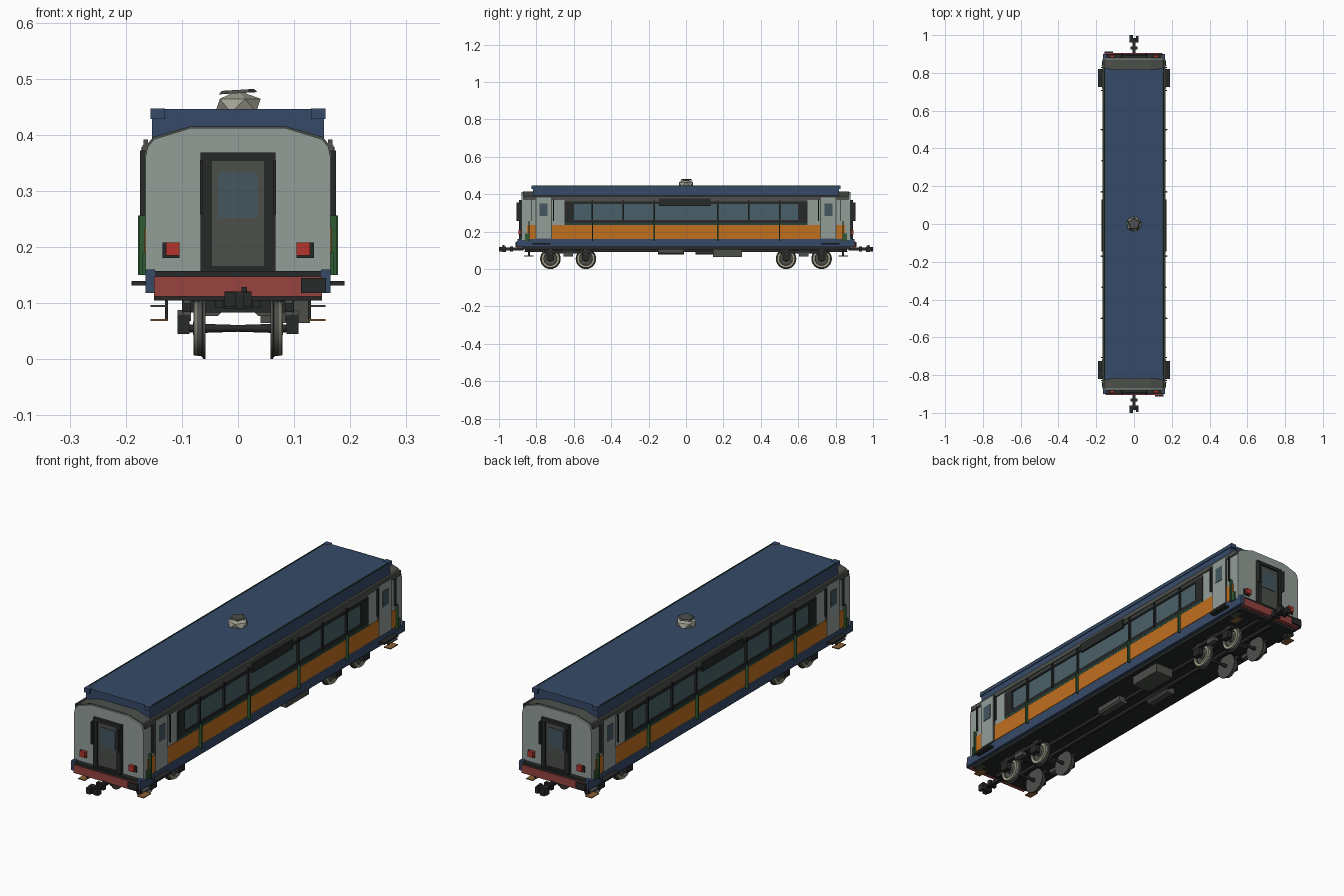
import bpy, bmesh
from math import pi
from mathutils import Matrix, Vector

cube = bpy.data.objects.get("Cube")
if cube:
    bpy.data.objects.remove(cube, do_unlink=True)


def material(name, hex_code, alpha=1.0):
    srgb = [int(hex_code[i:i + 2], 16) / 255 for i in (0, 2, 4)]
    col = [((c + .055) / 1.055) ** 2.4 for c in srgb] + [alpha]
    m = bpy.data.materials.new(name)
    m.use_nodes = True
    m.diffuse_color = col
    bsdf = m.node_tree.nodes["Principled BSDF"]
    bsdf.inputs["Base Color"].default_value = col
    bsdf.inputs["Alpha"].default_value = alpha
    bsdf.inputs["Roughness"].default_value = .7
    return m


BLUE = material("blue_paint", "364a68")
GREY = material("light_grey_paint", "939d98")
DARK = material("dark_grey_paint", "4c4f4a")
BLACK = material("black_metal", "262928")
ORANGE = material("orange_paint", "c0701f")
GREEN = material("green_paint", "2f5a33")
PINE = material("dark_green_trim", "26433a")
RED = material("red_beam_paint", "96443f")
LAMP = material("red_lamp", "b5342c")
SEAT = material("red_fabric", "a03c38")
TAN = material("pale_tyre", "a8a48c")
WOOD = material("wood", "8a6234")
ZINC = material("vent_metal", "a3a294")
GLASS = material("tinted_glass", "4a6068", .4)


def finish(name, bm, mat, mirror="", smooth=False):
    bmesh.ops.recalc_face_normals(bm, faces=bm.faces)
    me = bpy.data.meshes.new(name)
    bm.to_mesh(me)
    bm.free()
    me.materials.append(mat)
    ob = bpy.data.objects.new(name, me)
    bpy.context.collection.objects.link(ob)
    if mirror:
        mod = ob.modifiers.new("Mirror", "MIRROR")
        mod.use_axis = ["x" in mirror, "y" in mirror, False]
        mod.use_mirror_merge = False
    if smooth:
        bpy.ops.object.select_all(action="DESELECT")
        ob.select_set(True)
        bpy.context.view_layer.objects.active = ob
        bpy.ops.object.shade_smooth_by_angle()
    return ob


def boxes(name, mat, spans, mirror=""):
    """Each span is ((x0, x1), (y0, y1), (z0, z1))."""
    bm = bmesh.new()
    for span in spans:
        centre = Vector([(a + b) / 2 for a, b in span])
        size = [b - a for a, b in span] + [1]
        bmesh.ops.create_cube(bm, size=1, matrix=Matrix.Translation(centre) @ Matrix.Diagonal(size))
    return finish(name, bm, mat, mirror)


def extrude_y(name, mat, half, y0, y1, mirror=""):
    """Extrude a profile, given as its +x half from bottom to top, along y."""
    pts = half + [(-x, z) for x, z in reversed(half)]
    bm = bmesh.new()
    face = bm.faces.new([bm.verts.new((x, y0, z)) for x, z in pts])
    out = bmesh.ops.extrude_face_region(bm, geom=[face])["geom"]
    bmesh.ops.translate(bm, vec=(0, y1 - y0, 0), verts=[g for g in out if isinstance(g, bmesh.types.BMVert)])
    return finish(name, bm, mat, mirror)


def lathe_x(name, mat, profile, centres, mirror="x", steps=24):
    """Spin (x, radius) points about axles at the given (y, z) centres."""
    bm = bmesh.new()
    for y, z in centres:
        vs = [bm.verts.new((x, y, z + r)) for x, r in profile]
        es = [bm.edges.new(p) for p in zip(vs, vs[1:])]
        bmesh.ops.spin(bm, geom=vs + es, cent=(0, y, z), axis=(1, 0, 0), angle=2 * pi, steps=steps, use_duplicate=False)
    bmesh.ops.remove_doubles(bm, verts=bm.verts, dist=.0003)
    return finish(name, bm, mat, mirror, True)


# Underframe
boxes("floor_pan", BLACK, [((-.15, .15), (-.88, .88), (.105, .135))])
boxes("centre_sill", BLACK, [((.025, .04), (-.86, .86), (.092, .106))], "x")
boxes("sole_bar", BLUE, [((.148, .165), (-.9, .9), (.118, .16))], "x")
boxes("interior_floor", DARK, [((-.155, .155), (-.87, .87), (.135, .158))])
boxes("buffer_beam", RED, [((-.15, .15), (.885, .905), (.112, .147))], "y")
boxes("end_sill", BLACK, [((-.15, .15), (.87, .9), (.147, .157))], "y")
for s in (-1, 1):
    boxes("beam_socket", BLACK, [(tuple(sorted((-s * .112, -s * .157))), tuple(sorted((s * .9, s * .912))), (.118, .145))])

# Body shell
shell = [(.165, .155), (.165, .36), (.161, .378), (.15, .392), (.085, .412)]
extrude_y("end_wall", GREY, shell, .862, .88, "y")
boxes("lower_side", GREY, [((.153, .164), (-.87, .87), (.155, .25))], "x")
boxes("side_end_panel", GREY, [((.153, .164), (.645, .87), (.25, .372))], "xy")
boxes("side_header", DARK, [((.153, .165), (-.65, .65), (.358, .38))], "x")
roof_arc = [(.167, .37), (.162, .383), (.151, .396), (.085, .415)]
extrude_y("roof_arc", DARK, roof_arc, -.872, .872)
boxes("gutter", DARK, [((.16, .168), (-.87, .87), (.372, .392))], "x")

# Raised upper roof with corner brackets
extrude_y("upper_roof", BLUE, [(.153, .39), (.153, .444), (.146, .446)], -.818, .818)
boxes("roof_rail", BLUE, [((.15, .156), (-.82, .82), (.43, .442))], "x")
boxes("roof_bracket", BLUE, [((.13, .156), (.803, .826), (.428, .447))], "xy")
boxes("roof_edge_trim", PINE, [((.151, .155), (-.8, .8), (.441, .447))], "x")

# Side livery
boxes("orange_band", ORANGE, [((.16, .167), (-.85, .85), (.162, .235))], "x")
boxes("waist_stripe", PINE, [((.16, .1675), (-.65, .65), (.235, .247))], "x")
boxes("side_fin", GREEN, [((.164, .178), (y - .003, y + .003), (.15, .256)) for y in (.17, .5)], "xy")
boxes("end_fin", GREEN, [((.162, .176), (.838, .843), (.15, .256)), ((.162, .17), (.838, .862), (.15, .19))], "xy")

# Windows and destination board
boxes("window_frame", BLACK,
      [((.156, .168), (-.65, .65), z) for z in ((.247, .262), (.348, .36))]
      + [((.156, .168), tuple(sorted((s * .6, s * .65))), (.247, .36)) for s in (-1, 1)], "x")
boxes("window_bar", BLACK, [((.158, .172), (y - .004, y + .004), (.25, .37)) for y in (.17, .335, .5)], "xy")
boxes("window_glass", GLASS, [((.16, .163), (-.6, .6), (.26, .35))], "x")
boxes("side_board", BLACK, [((.164, .172), (-.145, .13), (.338, .378))], "x")

# Seats in pairs along the aisle
rows = [-.575 + .05 * i for i in range(24)]
boxes("seat_cushion", SEAT, [((.04, .145), (y - .02, y + .02), (.19, .215)) for y in rows], "x")
boxes("seat_back", SEAT, [((x, x + .046), (y + .008, y + .02), (.2, .285)) for y in rows for x in (.042, .1)], "x")
boxes("seat_base", DARK, [((.06, .13), (y - .015, y + .015), (.155, .192)) for y in rows], "x")

# Side doors with steps and handrails
boxes("side_door", GREY, [((.16, .17), (.722, .8), (.163, .382))], "xy")
boxes("side_door_edge", DARK, [((.16, .1685), (.717, .805), (.16, .386))], "xy")
boxes("side_door_window", GLASS_SOLID := material("door_glass", "43575f"), [((.166, .172), (.74, .782), (.283, .35))], "xy")
boxes("door_handrail", BLACK, [((.167, .175), (y, y + .005), (.256, .372)) for y in (.705, .825)], "xy")
boxes("door_step", BLACK, [((.155, .19), (.725, .82), (.131, .139))], "xy")
boxes("lower_step", WOOD, [((.125, .156), (.815, .865), (.068, .072))], "xy")
boxes("middle_step", DARK, [((.125, .156), (.815, .865), (.093, .097))], "xy")
boxes("step_hanger", BLACK, [((.125, .13), (.835, .845), (.07, .12))], "xy")

# End doors and tail lamps
boxes("gangway_frame", BLACK, [
    ((-.067, -.047), (.87, .893), (.157, .368)),
    ((.047, .067), (.87, .893), (.157, .368)),
    ((-.067, .067), (.87, .893), (.354, .368)),
    ((-.067, .067), (.87, .893), (.157, .165))], "y")
boxes("end_door", DARK, [((-.048, .048), (.87, .885), (.16, .356))], "y")
boxes("end_door_window", GLASS_SOLID, [((-.035, .035), (.88, .887), (.252, .333))], "y")
boxes("end_grab_rail", BLACK, [((.062, .068), (.885, .906), (.258, .355))], "xy")
boxes("lamp_housing", BLACK, [((.104, .135), (.876, .884), (.18, .208))], "xy")
boxes("tail_lamp", LAMP, [((.104, .128), (.88, .895), (.185, .208))], "xy")

# Couplers
boxes("coupler_shank", BLACK, [((-.009, .009), (.87, .975), (.1, .115))], "y")
boxes("coupler_collar", BLACK, [((-.018, .018), (.925, .94), (.094, .12))], "y")
boxes("coupler_head", BLACK, [((-.024, .024), (.962, .985), (.09, .121)), ((-.024, -.004), (.985, 1), (.093, .119)),
                              ((.01, .024), (.985, .994), (.093, .119))], "y")
boxes("coupler_pin", BLACK, [((.006, .016), (.97, .98), (.12, .129))], "y")

# Bogies with wheelsets
axles = [(s * y, .055) for s in (-1, 1) for y in (.535, .725)]
lathe_x("wheel", DARK, [(.058, 0), (.058, .055), (.062, .055), (.064, .05), (.078, .048), (.078, .036),
                        (.072, .034), (.072, .014), (.08, .012), (.08, 0)], axles)
lathe_x("tyre_ring", TAN, [(.074, .036), (.0795, .036), (.0795, .047), (.074, .049)], axles)
lathe_x("axle", BLACK, [(-.108, 0), (-.108, .006), (-.06, .008), (0, .006), (.06, .008), (.108, .006), (.108, 0)],
        axles, "", 12)
boxes("axle_box", BLACK, [((.086, .108), (y - .02, y + .02), (.045, .078)) for y in (.535, .725)], "xy")
boxes("bogie_frame", BLACK, [((.084, .1), (.5, .76), (.084, .1))], "xy")
boxes("axle_guard", DARK, [((.084, .098), (y - .012, y + .012), (.07, .11)) for y in (.535, .725)], "xy")
boxes("bogie_bolster", BLACK, [((-.1, .1), (.595, .665), (.083, .108))], "y")
boxes("bogie_spring", DARK, [((.084, .108), (.605, .655), (.068, .088))], "xy")

# Underfloor equipment
boxes("battery_box", DARK, [((.04, .128), (.145, .3), (.065, .108))])
for name, x, y0, y1 in (("air_tank", .05, -.15, -.01), ("brake_tank", -.05, .05, .18)):
    tank = extrude_y(name, DARK, [(.014, .077), (.022, .085), (.022, .108)], y0, y1)
    tank.location.x = x

# Faceted roof vent with tilted cap
bm = bmesh.new()
bmesh.ops.create_icosphere(bm, subdivisions=1, radius=.045, matrix=Matrix.Translation((0, 0, .452)) @ Matrix.Diagonal((1, 1, .6, 1)))
finish("roof_vent", bm, ZINC)
bm = bmesh.new()
bmesh.ops.create_cone(bm, cap_ends=True, segments=5, radius1=.036, radius2=.03, depth=.006,
                      matrix=Matrix.Translation((0, 0, .477)) @ Matrix.Rotation(-.06, 4, "Y"))
finish("vent_cap", bm, DARK)
